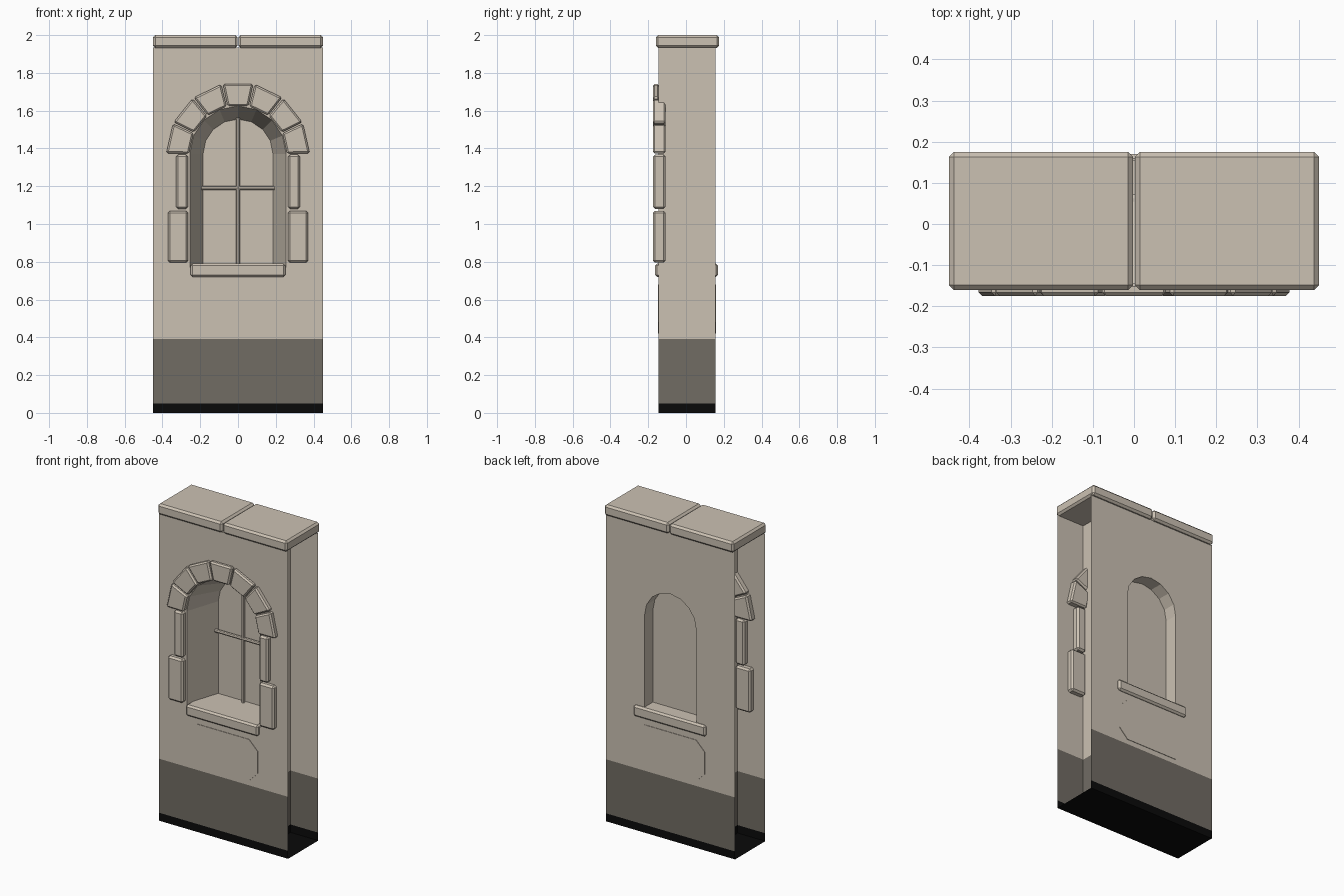
import bpy, bmesh, math
from mathutils import Vector

if "Cube" in bpy.data.objects:
    bpy.data.objects.remove(bpy.data.objects["Cube"])


def material(name, rgb):
    m = bpy.data.materials.new(name)
    m.diffuse_color = (*rgb, 1)
    m.use_nodes = True
    m.node_tree.nodes["Principled BSDF"].inputs["Base Color"].default_value = m.diffuse_color
    return m


PLASTER = material("plaster", (0.60, 0.535, 0.45))
PLINTH = material("dark_plinth", (0.165, 0.15, 0.127))
FOOT = material("black_foot", (0.003, 0.003, 0.003))

FRONT, BACK, PANE_Y = -0.145, 0.155, 0.07
W, TOP, SILL, SPRING = 0.45, 1.935, 0.77, 1.37
BANDS = [0, 0.05, 0.39, SILL]


def finish(name, bm, mats=(PLASTER,)):
    me = bpy.data.meshes.new(name)
    bm.to_mesh(me)
    bm.free()
    for m in mats:
        me.materials.append(m)
    ob = bpy.data.objects.new(name, me)
    bpy.context.collection.objects.link(ob)
    return ob


def quad(bm, pts, facing):
    """Face turned toward the given direction, coloured by its height."""
    f = bm.faces.new([bm.verts.new(p) for p in pts])
    f.normal_update()
    if f.normal.dot(Vector(facing)) < 0:
        f.normal_flip()
    z = f.calc_center_median().z
    f.material_index = 2 if z < 0.05 else 1 if z < 0.39 else 0


def arch(r, n=8):
    """Round-headed opening from left foot to right foot."""
    pts = [(-r * math.cos(math.pi * i / n), SPRING + r * math.sin(math.pi * i / n))
           for i in range(n + 1)]
    return [(-r, SILL)] + pts + [(r, SILL)]


def wall_sheet(name, y, r, side):
    bm = bmesh.new()
    n = (0, side, 0)
    rect = lambda x0, x1, z0, z1: quad(
        bm, [(x0, y, z0), (x1, y, z0), (x1, y, z1), (x0, y, z1)], n)
    for z0, z1 in zip(BANDS, BANDS[1:]):
        rect(-W, W, z0, z1)
    rect(-W, -r, SILL, TOP)
    rect(r, W, SILL, TOP)
    head = arch(r)[1:-1]
    for (xa, za), (xb, zb) in zip(head, head[1:]):
        quad(bm, [(xa, y, za), (xb, y, zb), (xb, y, TOP), (xa, y, TOP)], n)
    finish(name, bm, (PLASTER, PLINTH, FOOT))


def reveal(name, r0, y0, r1, y1):
    bm = bmesh.new()
    a, b = arch(r0), arch(r1)
    for i in range(len(a)):
        j = (i + 1) % len(a)
        mid = Vector((a[i][0] + a[j][0], 0, a[i][1] + a[j][1])) / 2
        quad(bm, [(a[i][0], y0, a[i][1]), (a[j][0], y0, a[j][1]),
                  (b[j][0], y1, b[j][1]), (b[i][0], y1, b[i][1])],
             Vector((0, 0, 1.2)) - mid)
    finish(name, bm)


def block(name, outline, y0, y1, bevel=0.011):
    """Chamfered stone: an x-z outline extruded along y."""
    bm = bmesh.new()
    f = bm.faces.new([bm.verts.new((x, y0, z)) for x, z in outline])
    ext = bmesh.ops.extrude_face_region(bm, geom=[f])
    bmesh.ops.translate(bm, vec=(0, y1 - y0, 0),
                        verts=[v for v in ext["geom"] if isinstance(v, bmesh.types.BMVert)])
    bmesh.ops.recalc_face_normals(bm, faces=bm.faces[:])
    if bevel:
        bmesh.ops.bevel(bm, geom=bm.edges[:], offset=bevel, segments=1, affect='EDGES')
    return finish(name, bm)


def box(x0, x1, z0, z1):
    return [(x0, z0), (x1, z0), (x1, z1), (x0, z1)]


# Wall sheets, open at both ends
wall_sheet("front_wall", FRONT, 0.255, -1)
wall_sheet("back_wall", BACK, 0.18, 1)

# Inner cross walls beside the window
bm = bmesh.new()
for s in (-1, 1):
    levels = BANDS + [TOP]
    for z0, z1 in zip(levels, levels[1:]):
        x = s * 0.257
        quad(bm, [(x, FRONT, z0), (x, BACK, z0), (x, BACK, z1), (x, FRONT, z1)], (s, 0, 0))
finish("cross_walls", bm, (PLASTER, PLINTH, FOOT))

# Black underside
bm = bmesh.new()
quad(bm, [(-W, FRONT, 0), (W, FRONT, 0), (W, BACK, 0), (-W, BACK, 0)], (0, 0, -1))
finish("base_underside", bm, (PLASTER, PLINTH, FOOT))

# Window recess: splayed in front, straight behind, closed by a pane
reveal("front_reveal", 0.255, FRONT, 0.185, PANE_Y)
reveal("back_reveal", 0.18, PANE_Y, 0.18, BACK)
block("window_pane", arch(0.185), PANE_Y - 0.002, PANE_Y + 0.002, 0)

# Window bars
for name, length, centre, rot in (
        ("vertical_bar", 0.78, (0, 0.052, 1.17), (0, 0, 0)),
        ("horizontal_bar", 0.385, (0, 0.052, 1.19), (0, math.pi / 2, 0))):
    bpy.ops.mesh.primitive_cylinder_add(vertices=8, radius=0.011, depth=length,
                                        location=centre, rotation=rot)
    bar = bpy.context.object
    bar.name = name
    bar.data.materials.append(PLASTER)

# Sill running through the wall
block("window_sill", box(-0.252, 0.252, 0.72, 0.79), -0.165, 0.17)

# Jamb stones and coping slabs on both sides
for s, side in ((-1, "left"), (1, "right")):
    block(side + "_lower_jamb", box(s * 0.265, s * 0.37, 0.795, 1.07), -0.175, -0.108)
    block(side + "_upper_jamb", box(s * 0.265, s * 0.328, 1.08, 1.368), -0.175, -0.108)
    block(side + "_coping", box(s * 0.002, s * W, 1.932, 2.0), -0.16, 0.175, 0.012)

# Arch stones; the three top ones are shallower
for i in range(7):
    a0, a1 = math.pi * i / 7 + 0.012, math.pi * (i + 1) / 7 - 0.012
    outline = [(r * math.cos(a), SPRING + r * math.sin(a))
               for r, a in ((0.26, a0), (0.38, a0), (0.38, a1), (0.26, a1))]
    back = -0.143 if 2 <= i <= 4 else -0.108
    block(f"arch_stone_{i + 1}", outline, -0.175, back, 0.009)

# Barely raised panels below the sill
panel = [(-0.18, 0.42), (0.18, 0.42), (0.24, 0.48), (0.24, 0.62),
         (0.18, 0.68), (-0.18, 0.68), (-0.24, 0.62), (-0.24, 0.48)]
block("front_panel", panel, FRONT - 0.003, FRONT, 0)
block("back_panel", panel, BACK, BACK + 0.003, 0)
